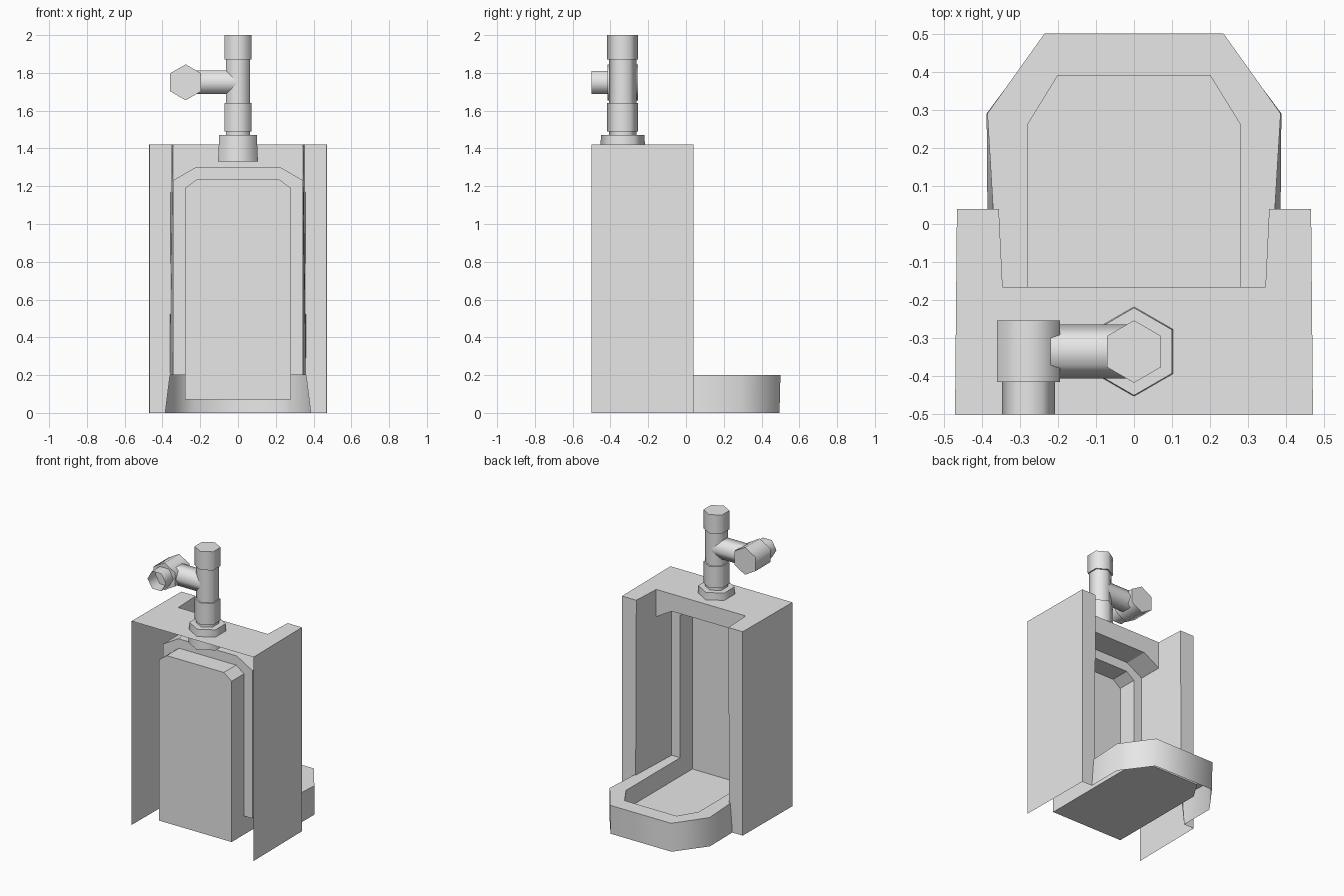
import bpy, bmesh, math
from mathutils import Vector

old = bpy.data.objects.get("Cube")
if old:
    bpy.data.objects.remove(old)

GREY = (0.8, 0.8, 0.8, 1)
mat = bpy.data.materials.new("plain_grey")
mat.use_nodes = True
mat.diffuse_color = GREY
mat.node_tree.nodes["Principled BSDF"].inputs["Base Color"].default_value = GREY


def finish(name, bm, smooth=None):
    mesh = bpy.data.meshes.new(name)
    bm.to_mesh(mesh)
    bm.free()
    mesh.materials.append(mat)
    ob = bpy.data.objects.new(name, mesh)
    bpy.context.collection.objects.link(ob)
    if smooth:
        bpy.ops.object.select_all(action="DESELECT")
        ob.select_set(True)
        bpy.context.view_layer.objects.active = ob
        bpy.ops.object.shade_smooth_by_angle(angle=math.radians(smooth))
    return ob


def strip(a, b):
    """Quads joining two matching open paths."""
    return [[a[i], a[i + 1], b[i + 1], b[i]] for i in range(len(a) - 1)]


def half_sheet(name, faces, facing, smooth=None):
    """Thin sheet from +x half polygons, mirrored; the first face looks along 'facing'."""
    bm = bmesh.new()
    for pts in faces:
        for s in (1, -1):
            bm.faces.new([bm.verts.new((s * x, y, z)) for x, y, z in pts])
    bmesh.ops.remove_doubles(bm, verts=bm.verts, dist=0.0005)
    bmesh.ops.recalc_face_normals(bm, faces=bm.faces)
    bm.faces.ensure_lookup_table()
    if bm.faces[0].normal.dot(Vector(facing)) < 0:
        bmesh.ops.reverse_faces(bm, faces=bm.faces)
    return finish(name, bm, smooth)


def at_y(path, y):
    return [(x, y, z) for x, z in path]


def at_z(path, z):
    return [(x, y, z) for x, y in path]


TOP, RIM, FLOOR = 1.42, 0.2, 0.07
FRONT, HEAD, STEP, BACK = 0.04, -0.165, -0.335, -0.47

# Outer casing: sides, notched top, front strips
plan = [(0, -0.5), (0.47, -0.5), (0.465, FRONT), (0.355, FRONT), (0.345, HEAD), (0, HEAD)]
half_sheet("outer_casing", [
    at_z(plan, TOP),
    [(0.47, -0.5, 0), (0.465, FRONT, 0), (0.465, FRONT, TOP), (0.47, -0.5, TOP)],
    at_y([(0.465, 0), (0.465, TOP), (0.355, TOP), (0.36, RIM), (0.385, 0)], FRONT),
], (0, 0, 1))

# Recess: header, jambs, chamfered soffit, stepped ring and deep back panel
arch = [(0, 1.30), (0.225, 1.30), (0.345, 1.23)]
inner = [(0, 1.235), (0.22, 1.235), (0.28, 1.19)]
header = at_y(arch + [(0.345, TOP), (0, TOP)], HEAD)
jamb = [(0.355, FRONT, TOP), (0.345, HEAD, TOP), (0.345, HEAD, 1.23),
        (0.345, STEP, 1.23), (0.345, STEP, RIM), (0.36, FRONT, RIM)]
ring = strip(at_y(arch + [(0.345, RIM)], STEP), at_y(inner + [(0.28, RIM)], STEP))
well_side = [(0.28, STEP, 1.19), (0.28, BACK, 1.19), (0.28, BACK, FLOOR),
             (0.28, 0.26, FLOOR), (0.28, 0.26, RIM), (0.28, STEP, RIM)]
half_sheet("recess", [header, jamb, well_side]
           + strip(at_y(arch, HEAD), at_y(arch, STEP)) + ring
           + strip(at_y(inner, STEP), at_y(inner, BACK))
           + [at_y(inner + [(0.28, FLOOR), (0, FLOOR)], BACK)], (0, 1, 0))

# Basin floor and its front inner wall
bowl = [(0.28, 0.26), (0.2, 0.39), (0, 0.39)]
half_sheet("basin_floor", [at_z([(0, BACK), (0.28, BACK)] + bowl, FLOOR)]
           + strip(at_z(bowl, FLOOR), at_z(bowl, RIM)), (0, 0, 1))

# Basin rim and skirt
edge = [(0.37, FRONT), (0.385, 0.29), (0.235, 0.5), (0, 0.5)]
foot = [(0.385, FRONT), (0.387, 0.29), (0.235, 0.495), (0, 0.495)]
half_sheet("basin_rim",
           [at_z([(0.345, STEP), (0.36, FRONT)] + edge[:2] + [bowl[0], (0.28, STEP)], RIM)]
           + strip(at_z(edge[1:], RIM), at_z(bowl, RIM)), (0, 0, 1))
half_sheet("basin_skirt", strip(at_z(edge, RIM), at_z(foot, 0)), (1, 0, 0), 60)


def hex_prism(name, start, end, r0, r1, point, open_end=False):
    """Six-sided pipe piece; one corner points along 'point'."""
    start, end, point = Vector(start), Vector(end), Vector(point)
    side = (end - start).normalized().cross(point)
    bm = bmesh.new()
    rings = []
    for c, r in ((start, r0), (end, r1)):
        angles = [math.pi / 3 * i for i in range(6)]
        rings.append([bm.verts.new(c + r * (math.cos(a) * point + math.sin(a) * side))
                      for a in angles])
    a, b = rings
    for i in range(6):
        j = (i + 1) % 6
        bm.faces.new((a[i], a[j], b[j], b[i]))
    bm.faces.new(a[::-1])
    if not open_end:
        bm.faces.new(b)
    return finish(name, bm, 65)


# Vertical pipe on top
X, Y, Z = (1, 0, 0), (0, 1, 0), (0, 0, 1)
PY = -0.335
for name, z0, z1, r0, r1 in (
        ("pipe_collar", 1.33, 1.47, 0.122, 0.115),
        ("pipe_neck", 1.47, 1.49, 0.072, 0.072),
        ("lower_coupling", 1.49, 1.64, 0.082, 0.082),
        ("pipe_stem", 1.64, 1.87, 0.072, 0.072),
        ("upper_coupling", 1.87, 2.0, 0.082, 0.082)):
    hex_prism(name, (0, PY, z0), (0, PY, z1), r0, r1, Y)

# Side arm with its fitting and open nozzle
AX, AZ = -0.277, 1.75
hex_prism("side_arm", (0, PY, AZ), (-0.22, PY, AZ), 0.071, 0.071, Y)
hex_prism("arm_fitting", (AX, -0.253, AZ), (AX, -0.415, AZ), 0.095, 0.095, Z)
hex_prism("arm_nozzle", (AX, -0.415, AZ), (AX, -0.5, AZ), 0.07, 0.07, X, True)
